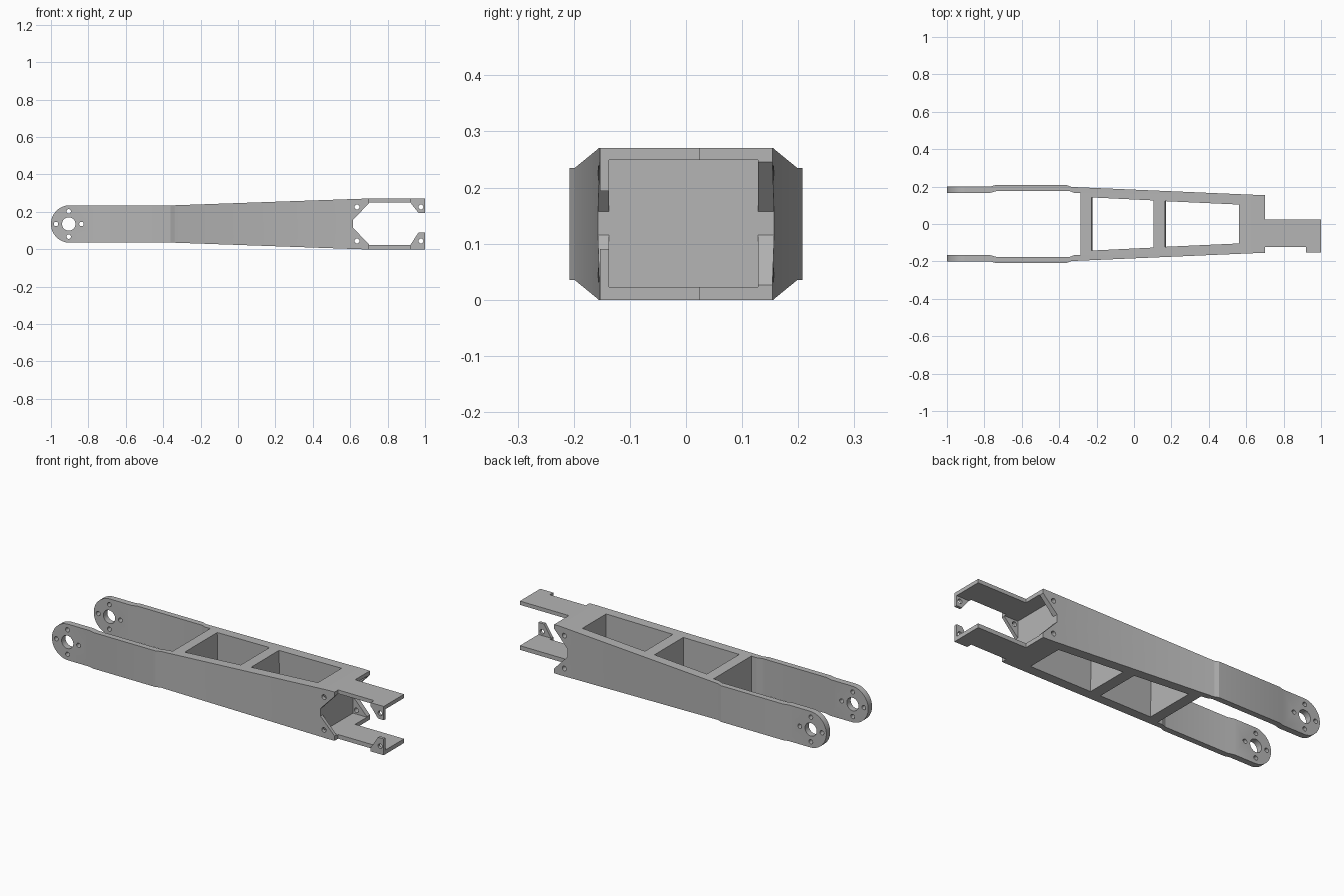
import bpy, bmesh, math
from mathutils import Vector

cube = bpy.data.objects.get("Cube")
if cube:
    bpy.data.objects.remove(cube)

metal = bpy.data.materials.new("plain_grey")
metal.use_nodes = True
GREY = (0.46, 0.46, 0.46, 1)
metal.diffuse_color = GREY
metal.node_tree.nodes["Principled BSDF"].inputs["Base Color"].default_value = GREY

MID = 0.135  # height of the centre line


def prism(name, start, end):
    """Solid joining two matching loops of points."""
    bm = bmesh.new()
    a = [bm.verts.new(p) for p in start]
    b = [bm.verts.new(p) for p in end]
    bm.faces.new(a)
    bm.faces.new(b[::-1])
    for i in range(len(a)):
        j = (i + 1) % len(a)
        bm.faces.new((a[i], b[i], b[j], a[j]))
    bmesh.ops.recalc_face_normals(bm, faces=bm.faces)
    mesh = bpy.data.meshes.new(name)
    bm.to_mesh(mesh)
    bm.free()
    mesh.materials.append(metal)
    obj = bpy.data.objects.new(name, mesh)
    bpy.context.collection.objects.link(obj)
    return obj


def from_top(name, pts, low, high):
    return prism(name, [(x, y, low) for x, y in pts], [(x, y, high) for x, y in pts])


def from_side(name, pts):
    return prism(name, [(x, -0.5, z) for x, z in pts], [(x, 0.5, z) for x, z in pts])


def circle(x, z, r, n=32):
    steps = [2 * math.pi * i / n for i in range(n)]
    return [(x + r * math.cos(a), z + r * math.sin(a)) for a in steps]


def combine(obj, tool, operation="DIFFERENCE"):
    tool.hide_render = True
    mod = obj.modifiers.new("shape", "BOOLEAN")
    mod.operation = operation
    mod.solver = "EXACT"
    mod.object = tool
    bpy.context.view_layer.objects.active = obj
    bpy.ops.object.modifier_apply(modifier=mod.name)
    bpy.data.objects.remove(tool)


# Plan outline: forked prongs, tapered body and stepped end plates
prong_outer = [(-1, .2), (-.77, .2), (-.74, .208), (-.36, .208), (-.335, .198), (.62, .157), (.7, .154)]
prong_inner = [(-.285, .165), (-.315, .165), (-.345, .176), (-.735, .176), (-.77, .166), (-1, .166)]
end_step = [(.7, .025), (1, .025), (1, -.153), (.92, -.153), (.92, -.123), (.7, -.123)]
front_edge = [(x, -y) for x, y in reversed(prong_outer)]
front_inner = [(x, -y) for x, y in reversed(prong_inner)]
link = from_top("arm_link", prong_outer + end_step + front_edge + front_inner + prong_inner, -.1, .4)

# Side outline: round prong tips and a growing height
tip = [(-.9 + .1 * math.cos(a), MID + .1 * math.sin(a))
       for a in (math.pi * (.5 + i / 32) for i in range(33))]
low_edge = [(-.34, .035), (.66, 0), (1, 0)]
high_edge = [(x, 2 * MID - z) for x, z in reversed(low_edge)]
combine(link, from_side("side_outline", tip + low_edge + high_edge), "INTERSECT")

# Two windows between the cross walls
for x0, y0, x1, y1 in ((-.23, .142, .105, .126), (.163, .122, .562, .104)):
    def loop(z, x):
        return [(x, -y0, z), (x1, -y1, z), (x1, y1, z), (x, y0, z)]
    combine(link, prism("window", loop(0 - .1, x0 + .01), loop(.4, x0)))

# Hollow end bracket between top and bottom plates
combine(link, from_top("bracket_hollow", [(.615, -.137), (1.2, -.137), (1.2, .128), (.615, .128)], .023, .249))

# Angled side opening that leaves gussets and end tabs
lower = [(.615, .115), (.703, .023), (.922, .023), (.965, .09), (1.2, .09)]
upper = [(1.2, .194), (.965, .194), (.922, .249), (.703, .249), (.615, .157)]
combine(link, from_side("bracket_side_opening", lower + upper))

# Pivot holes through both prongs
combine(link, from_side("pivot_hole", circle(-.905, MID, .036)))
for i in range(4):
    a = i * math.pi / 2
    combine(link, from_side("bolt_hole", circle(-.905 + .068 * math.cos(a), MID + .068 * math.sin(a), .012, 20)))

# Bolt holes in the gussets and end tabs
for x in (.636, .978):
    for side in (-1, 1):
        combine(link, from_side("bracket_hole", circle(x, MID + side * .091, .013, 20)))

bpy.ops.object.select_all(action="DESELECT")
link.select_set(True)
bpy.context.view_layer.objects.active = link
bpy.ops.object.shade_smooth_by_angle(angle=math.radians(20))
